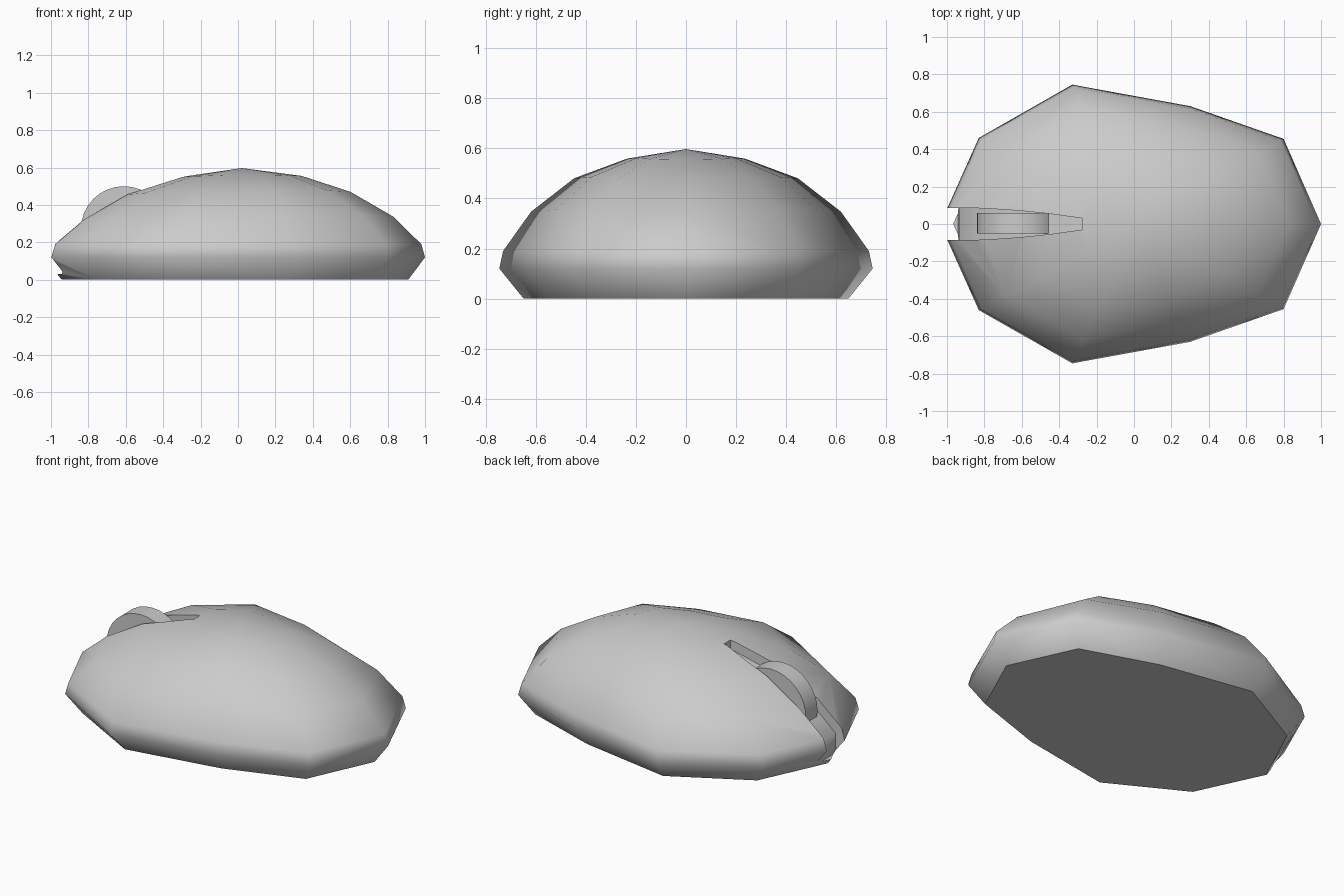
import bpy, bmesh, math
from mathutils import Matrix

if "Cube" in bpy.data.objects:
    bpy.data.objects.remove(bpy.data.objects["Cube"])

HALF = [(-1.036, 0), (-0.83, 0.46), (-0.33, 0.745), (0.30, 0.63), (0.80, 0.455), (1.0, 0)]
OUTLINE = HALF + [(x, -y) for x, y in HALF[-2:0:-1]]


def finish(name, bm):
    bmesh.ops.recalc_face_normals(bm, faces=bm.faces)
    mesh = bpy.data.meshes.new(name)
    bm.to_mesh(mesh)
    bm.free()
    ob = bpy.data.objects.new(name, mesh)
    bpy.context.collection.objects.link(ob)
    return ob


def select(ob):
    bpy.ops.object.select_all(action='DESELECT')
    ob.select_set(True)
    bpy.context.view_layer.objects.active = ob


def bridge(bm, rings):
    for a, b in zip(rings, rings[1:]):
        n = len(a)
        for i in range(n):
            j = (i + 1) % n
            bm.faces.new((a[i], a[j], b[j], b[i]))


# Domed shell: scaled copies of the outline (x scale, y scale, z, end drop, x shift)
bm = bmesh.new()
rings = []
for sx, sy, z, drop, shift in [(0.91, 0.87, 0, 0, 0), (1, 1, 0.12, 0, 0),
                               (0.98, 0.98, 0.19, 0, 0), (0.83, 0.83, 0.352, 1, 0),
                               (0.60, 0.60, 0.485, 1, 0), (0.32, 0.315, 0.561, 0.4, 0.02)]:
    rings.append([bm.verts.new((x * sx + shift, y * sy,
                                z - drop * (0.022 * x * x - 0.0075 * x)))
                  for x, y in OUTLINE])
bridge(bm, rings)
bm.faces.new(rings[0])
apex = bm.verts.new((0.02, 0, 0.597))
top = rings[-1]
for i in range(len(top)):
    bm.faces.new((top[i], top[(i + 1) % len(top)], apex))
body = finish("body_shell", bm)

# Tapering wheel slot: (x, floor height, half width)
bm = bmesh.new()
rings = []
for x, z, w in [(-1.2, 0.03, 0.085), (-0.94, 0.031, 0.085), (-0.935, 0.15, 0.085),
                (-0.80, 0.265, 0.084), (-0.60, 0.385, 0.07), (-0.455, 0.44, 0.055),
                (-0.275, 0.50, 0.03)]:
    rings.append([bm.verts.new(p) for p in
                  ((x, -w, z), (x, w, z), (x, w, 0.8), (x, -w, 0.8))])
bridge(bm, rings)
bm.faces.new(rings[0])
bm.faces.new(rings[-1])
cutter = finish("slot_cutter", bm)
cutter.hide_render = True

mod = body.modifiers.new("slot", 'BOOLEAN')
mod.operation = 'DIFFERENCE'
mod.solver = 'EXACT'
mod.object = cutter
select(body)
bpy.ops.object.modifier_apply(modifier=mod.name)
bpy.data.objects.remove(cutter)
bpy.ops.object.shade_smooth_by_angle(angle=math.radians(60))
for p in body.data.polygons:
    if p.normal.z < -0.95:
        p.use_smooth = False

# Scroll wheel
bm = bmesh.new()
bmesh.ops.create_cone(bm, cap_ends=True, segments=32, radius1=0.23, radius2=0.23, depth=0.11,
                      matrix=Matrix.Translation((-0.61, 0.003, 0.27)) @ Matrix.Rotation(math.pi / 2, 4, 'X'))
wheel = finish("scroll_wheel", bm)
select(wheel)
bpy.ops.object.shade_smooth_by_angle(angle=math.radians(30))
